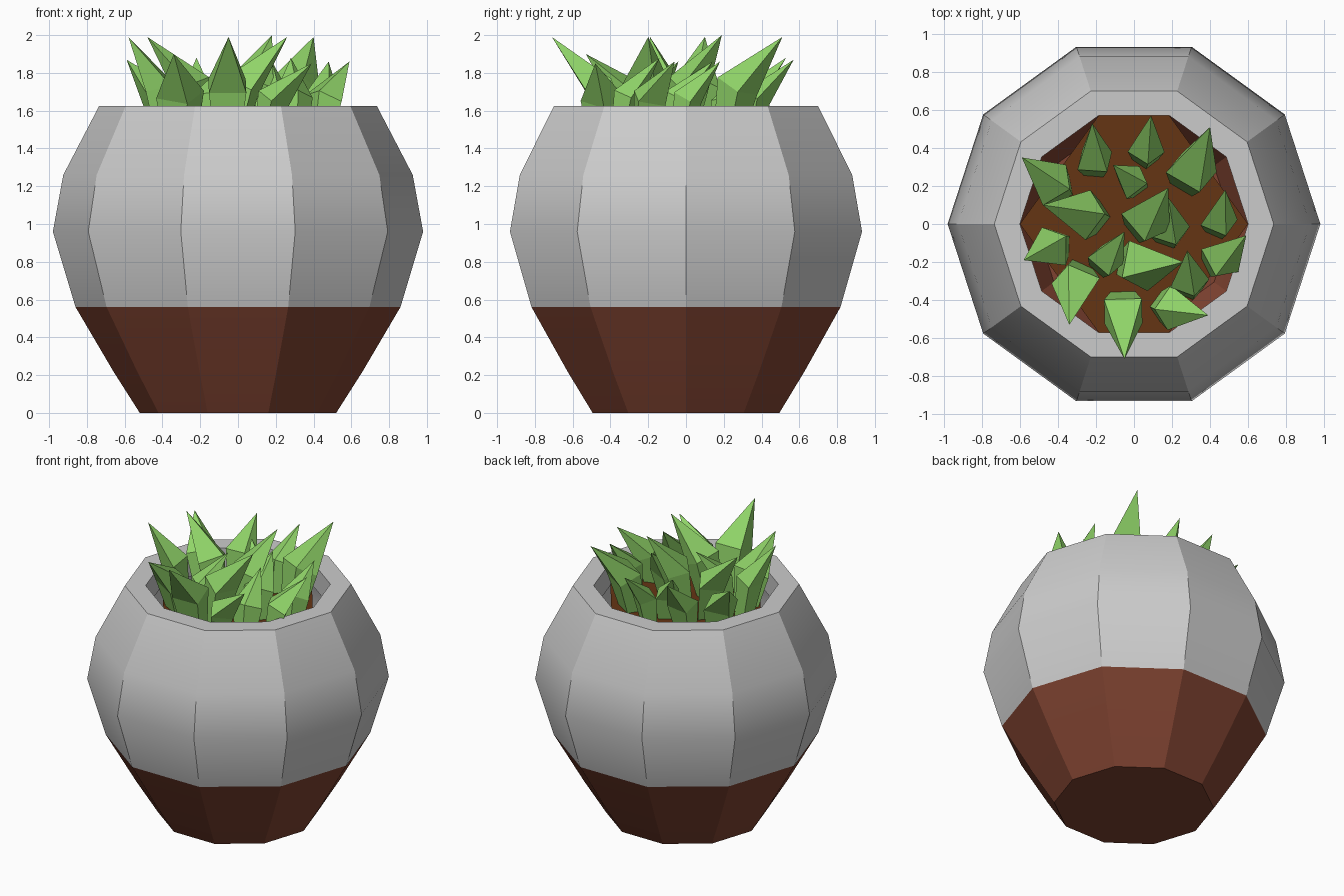
import bpy, bmesh, math
from mathutils import Vector

if "Cube" in bpy.data.objects:
    bpy.data.objects.remove(bpy.data.objects["Cube"])

SIDES = 10


def material(name, rgb):
    m = bpy.data.materials.new(name)
    m.diffuse_color = (*rgb, 1)
    m.use_nodes = True
    m.node_tree.nodes["Principled BSDF"].inputs["Base Color"].default_value = m.diffuse_color
    return m


def finish(bm, name, mat=None, smooth=False):
    bmesh.ops.recalc_face_normals(bm, faces=bm.faces)
    mesh = bpy.data.meshes.new(name)
    bm.to_mesh(mesh)
    bm.free()
    ob = bpy.data.objects.new(name, mesh)
    bpy.context.collection.objects.link(ob)
    if mat:
        mesh.materials.append(mat)
    if smooth:
        bpy.ops.object.select_all(action='DESELECT')
        ob.select_set(True)
        bpy.context.view_layer.objects.active = ob
        bpy.ops.object.shade_smooth_by_angle(angle=math.radians(29))
    return ob


def bridge(bm, a, b):
    n = len(a)
    for i in range(n):
        bm.faces.new((a[i], a[(i + 1) % n], b[(i + 1) % n], b[i]))


def lathe(name, profile, mat=None, cap_bottom=False):
    bm = bmesh.new()
    rings = []
    for r, z in profile:
        rings.append([bm.verts.new((r * math.cos(math.tau * i / SIDES),
                                    r * math.sin(math.tau * i / SIDES), z))
                      for i in range(SIDES)])
    for a, b in zip(rings, rings[1:]):
        bridge(bm, a, b)
    if cap_bottom:
        bm.faces.new(rings[0])
    return finish(bm, name, mat, True)


brown = material("base_brown", (0.21, 0.055, 0.03))
earth = material("soil_brown", (0.13, 0.035, 0.007))
green = material("leaf_green", (0.28, 0.66, 0.14))

# Pot: brown foot, grey upper bowl with thick rim
lathe("pot_base", [(0.52, 0), (0.66, 0.22), (0.86, 0.56)], brown, True)
lathe("pot_bowl", [(0.86, 0.56), (0.98, 0.96), (0.925, 1.26), (0.735, 1.625),
                   (0.60, 1.625), (0.60, 1.46)])

# Soil disc
SOIL = 1.47
bm = bmesh.new()
bmesh.ops.create_circle(bm, cap_ends=True, segments=SIDES, radius=0.6)
for v in bm.verts:
    a = round(math.atan2(v.co.y, v.co.x) / (math.tau / SIDES)) * math.tau / SIDES
    v.co = (0.6 * math.cos(a), 0.6 * math.sin(a), SOIL)
finish(bm, "soil", earth)


# Spiky leaf: narrow root, wide middle, pointed tip
def leaf(bm, bx, by, tx, ty, tz, w, twist):
    base, tip2 = Vector((bx, by, 0)), Vector((tx, ty, 0))
    root = base.lerp(tip2, 0.18) + Vector((0, 0, SOIL - 0.03))
    mid = base.lerp(tip2, 0.34) + Vector((0, 0, SOIL + 0.5 * (tz - SOIL)))
    tip = Vector((tx, ty, tz))
    axis = (tip - root).normalized()
    side = axis.cross(Vector((0, 0, 1))).normalized()
    up = side.cross(axis)

    def ring(c, width, depth):
        out = []
        for k in range(4):
            a = math.pi / 4 + twist + k * math.pi / 2
            out.append(bm.verts.new(c + side * width * 0.7 * math.cos(a)
                                    + up * depth * 0.7 * math.sin(a)))
        return out

    lo, hi = ring(root, w * 0.65, w * 0.5), ring(mid, w, w * 0.75)
    bridge(bm, lo, hi)
    bm.faces.new(lo)
    t = bm.verts.new(tip)
    for i in range(4):
        bm.faces.new((hi[i], hi[(i + 1) % 4], t))


# base x, y, tip x, y, z, width, twist
LEAVES = [
    (-0.20, 0.23, -0.22, 0.53, 1.88, 0.16, 0.2),
    (0.05, 0.28, 0.09, 0.57, 1.87, 0.14, 0.6),
    (0.25, 0.15, 0.40, 0.51, 1.99, 0.21, 0.2),
    (-0.33, 0.13, -0.59, 0.35, 1.87, 0.18, 0.5),
    (0.05, 0.17, -0.11, 0.31, 1.81, 0.14, 0.3),
    (-0.12, 0.02, -0.48, 0.10, 1.99, 0.19, 0.6),
    (0.00, -0.08, 0.18, 0.19, 2.00, 0.20, 0.4),
    (0.19, -0.13, 0.18, 0.14, 1.86, 0.16, 0.5),
    (0.43, -0.08, 0.48, 0.18, 1.86, 0.15, 0.3),
    (-0.34, -0.08, -0.58, -0.19, 1.99, 0.17, 0.6),
    (-0.20, -0.27, -0.05, -0.04, 1.86, 0.15, 0.2),
    (-0.29, -0.18, -0.34, -0.53, 1.90, 0.19, 0.4),
    (-0.06, -0.33, -0.05, -0.71, 1.99, 0.20, 0.0),
    (-0.10, -0.23, 0.26, -0.20, 1.99, 0.21, 0.4),
    (0.30, -0.40, 0.28, -0.14, 1.88, 0.15, 0.6),
    (0.38, -0.26, 0.59, -0.06, 1.86, 0.17, 0.4),
    (0.08, -0.42, 0.39, -0.48, 1.85, 0.17, 0.6),
]
bm = bmesh.new()
for row in LEAVES:
    leaf(bm, *row)
finish(bm, "leaves", green)
